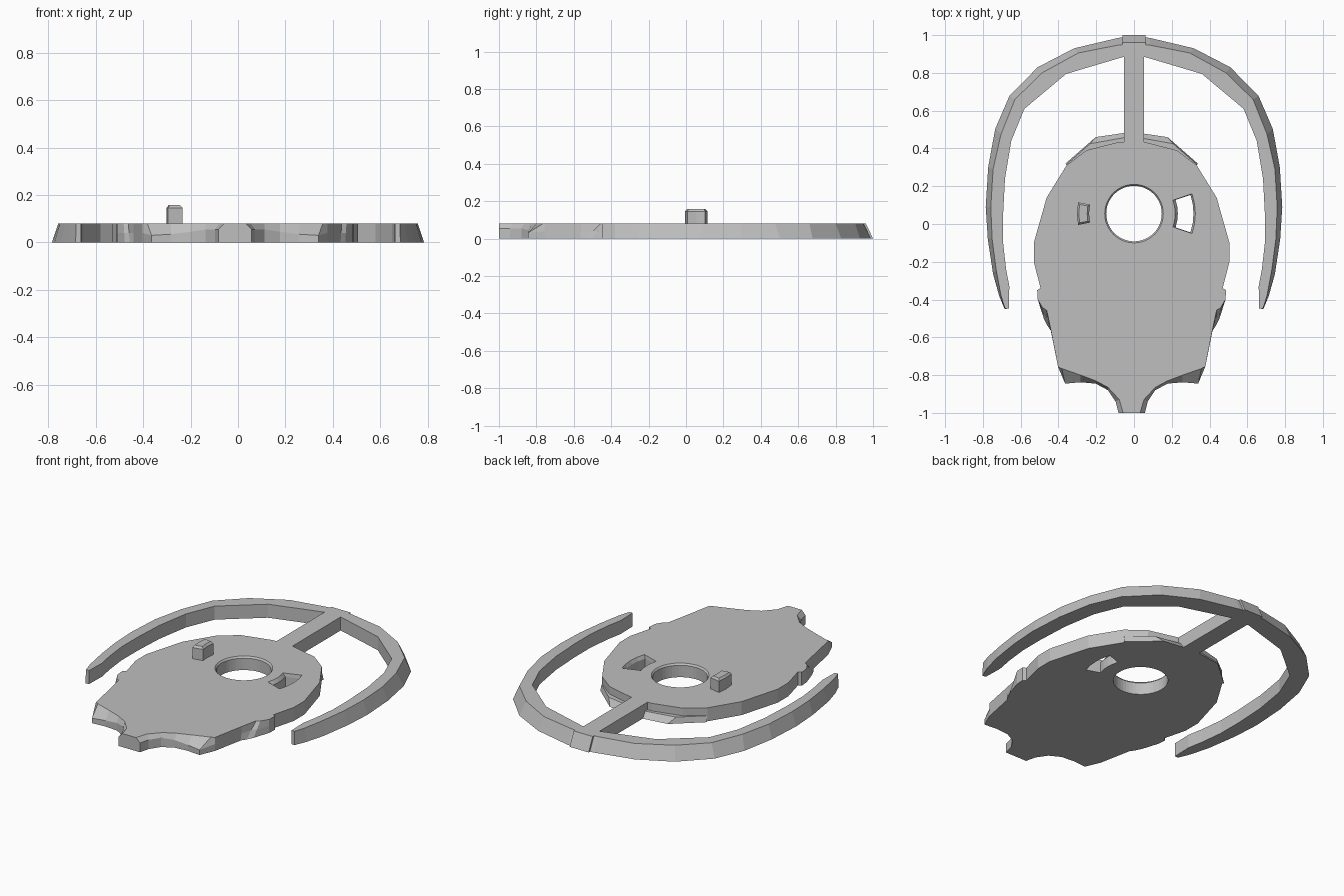
import bpy, bmesh
from math import sin, cos, pi

if "Cube" in bpy.data.objects:
    bpy.data.objects.remove(bpy.data.objects["Cube"])

grey = bpy.data.materials.new("plain_grey")
grey.use_nodes = True
grey.diffuse_color = (0.52, 0.52, 0.52, 1)
grey.node_tree.nodes["Principled BSDF"].inputs["Base Color"].default_value = (0.52, 0.52, 0.52, 1)

H = 0.08      # plate thickness
CX = -0.0125  # hull centre line


def loft(name, rings):
    """Skin a list of equal closed rings and cap both ends."""
    bm = bmesh.new()
    loops = [[bm.verts.new(p) for p in ring] for ring in rings]
    n = len(loops[0])
    for a, b in zip(loops, loops[1:]):
        for i in range(n):
            j = (i + 1) % n
            bm.faces.new((a[i], a[j], b[j], b[i]))
    bm.faces.new(loops[0][::-1])
    bm.faces.new(loops[-1])
    bmesh.ops.remove_doubles(bm, verts=bm.verts, dist=1e-5)
    bmesh.ops.recalc_face_normals(bm, faces=bm.faces)
    me = bpy.data.meshes.new(name)
    bm.to_mesh(me)
    bm.free()
    me.materials.append(grey)
    ob = bpy.data.objects.new(name, me)
    bpy.context.scene.collection.objects.link(ob)
    return ob


def level(pts, z):
    return [(x, y, z) for x, y in pts]


def both_sides(half):
    """Complete a half outline around the hull centre line."""
    return ([(CX + x, y, z) for x, y, z in half]
            + [(CX - x, y, z) for x, y, z in reversed(half)])


def sector(r0, r1, half_angle, centre_angle, steps=4):
    """Arc-shaped outline around the centre of the round hole."""
    angles = [centre_angle + half_angle * (2 * i / steps - 1) for i in range(steps + 1)]
    return ([(r1 * cos(a), 0.055 + r1 * sin(a)) for a in angles]
            + [(r0 * cos(a), 0.055 + r0 * sin(a)) for a in reversed(angles)])


def circle(r, z, n=48):
    return [(r * cos(2 * pi * i / n), 0.055 + r * sin(2 * pi * i / n), z) for i in range(n)]


# Hull: straight sides, a raked notch, then the sloped front lip and nose
side = [(0.065, 0.435), (0.24, 0.39), (0.345, 0.31), (0.45, 0.14), (0.518, -0.1),
        (0.518, -0.2), (0.482, -0.34), (0.5, -0.35), (0.497, -0.4)]
notch_top = [(0.47, -0.445), (0.45, -0.455), (0.428, -0.56), (0.39, -0.755)]
notch_low = [(0.465, -0.5), (0.445, -0.54), (0.428, -0.565), (0.39, -0.755)]
lip_low = [(0.352, -0.845), (0.27, -0.838), (0.19, -0.845), (0.125, -0.88), (0.085, -0.94), (0.07, -1.0)]
lip_top = [(0.37, -0.765), (0.27, -0.80), (0.19, -0.83), (0.125, -0.865), (0.065, -0.93), (0.045, -1.0)]
lip_z = [0.03, 0.035, 0.045, 0.055, 0.055, 0.055]

low = level(side + notch_low + lip_low, 0)
mid_notch = [((a + c) / 2, (b + d) / 2) for (a, b), (c, d) in zip(notch_low, notch_top)]
mid = level(side + mid_notch, H / 2) + [(x, y, z) for (x, y), z in zip(lip_low, lip_z)]
top = level(side + notch_top + lip_top, H)
hull = loft("hull", [both_sides(r) for r in (low, mid, top)])

# Openings in the hull
cutters = [
    loft("round_hole_cutter", [circle(0.147, -0.1), circle(0.147, 0.07), circle(0.155, H), circle(0.155, 0.2)]),
    loft("slot_cutter", [level(sector(0.232, 0.315, 0.32, 0), -0.1),
                         level(sector(0.232, 0.315, 0.32, 0), 0.06),
                         level(sector(0.218, 0.325, 0.33, 0), H),
                         level(sector(0.218, 0.325, 0.33, 0), 0.2)]),
]
for c in cutters:
    c.hide_render = True
    m = hull.modifiers.new(c.name, "BOOLEAN")
    m.operation, m.solver, m.object = "DIFFERENCE", "EXACT", c
bpy.context.view_layer.update()
cut = bpy.data.meshes.new_from_object(hull.evaluated_get(bpy.context.evaluated_depsgraph_get()))
hull.modifiers.clear()
hull.data = cut
for c in cutters:
    bpy.data.objects.remove(c)

# Locating pin with chamfered top
pin_wide, pin_top = sector(0.238, 0.302, 0.2, pi, 2), sector(0.248, 0.292, 0.165, pi, 2)
loft("pin", [level(pin_wide, 0.07), level(pin_wide, 0.146), level(pin_top, 0.158)])

# Low flanges along the back of the hull
for s, name in ((1, "left_flange"), (-1, "right_flange")):
    def flip(pts):
        return [(s * x + CX, y) for x, y in pts]
    inner = [(0.3, 0.25), (0.04, 0.25)]
    loft(name, [level(flip([(0.04, 0.482), (0.19, 0.46), (0.35, 0.32)] + inner), 0),
                level(flip([(0.04, 0.457), (0.22, 0.425), (0.345, 0.315)] + inner), 0.035)])

# Curved ring arms: vertical inside, sloping outside
outer_low = [(0, 0.995), (0.085, 0.985), (0.317, 0.93), (0.51, 0.83), (0.66, 0.677), (0.735, 0.503),
             (0.772, 0.30), (0.785, 0.09), (0.774, -0.08), (0.746, -0.265), (0.714, -0.38), (0.685, -0.45)]
outer_top = [(0, 0.955), (0.085, 0.947), (0.296, 0.905), (0.487, 0.80), (0.63, 0.66), (0.704, 0.476),
             (0.746, 0.29), (0.758, 0.09), (0.751, -0.08), (0.73, -0.24), (0.704, -0.38), (0.683, -0.447)]
inside = [(0, 0.885), (0.058, 0.884), (0.22, 0.836), (0.36, 0.794), (0.58, 0.61), (0.65, 0.44),
          (0.683, 0.24), (0.693, 0.05), (0.693, -0.1), (0.677, -0.24), (0.66, -0.33), (0.663, -0.447)]
for s, name in ((1, "left_ring_arm"), (-1, "right_ring_arm")):
    loft(name, [[(s * a[0], a[1], 0), (s * b[0], b[1], H), (s * c[0], c[1], H), (s * c[0], c[1], 0)]
                for a, b, c in zip(outer_low, outer_top, inside)])


# Strut joining hull and ring, with a small end cap
def bar(name, half, front, back_low, back_top):
    loft(name, [[(x, front, 0), (x, back_low, 0), (x, back_top, H), (x, front, H)]
                for x in (-half, half)])


bar("strut", 0.053, 0.38, 0.95, 0.92)
bar("ring_cap", 0.062, 0.9, 1.0, 0.962)
